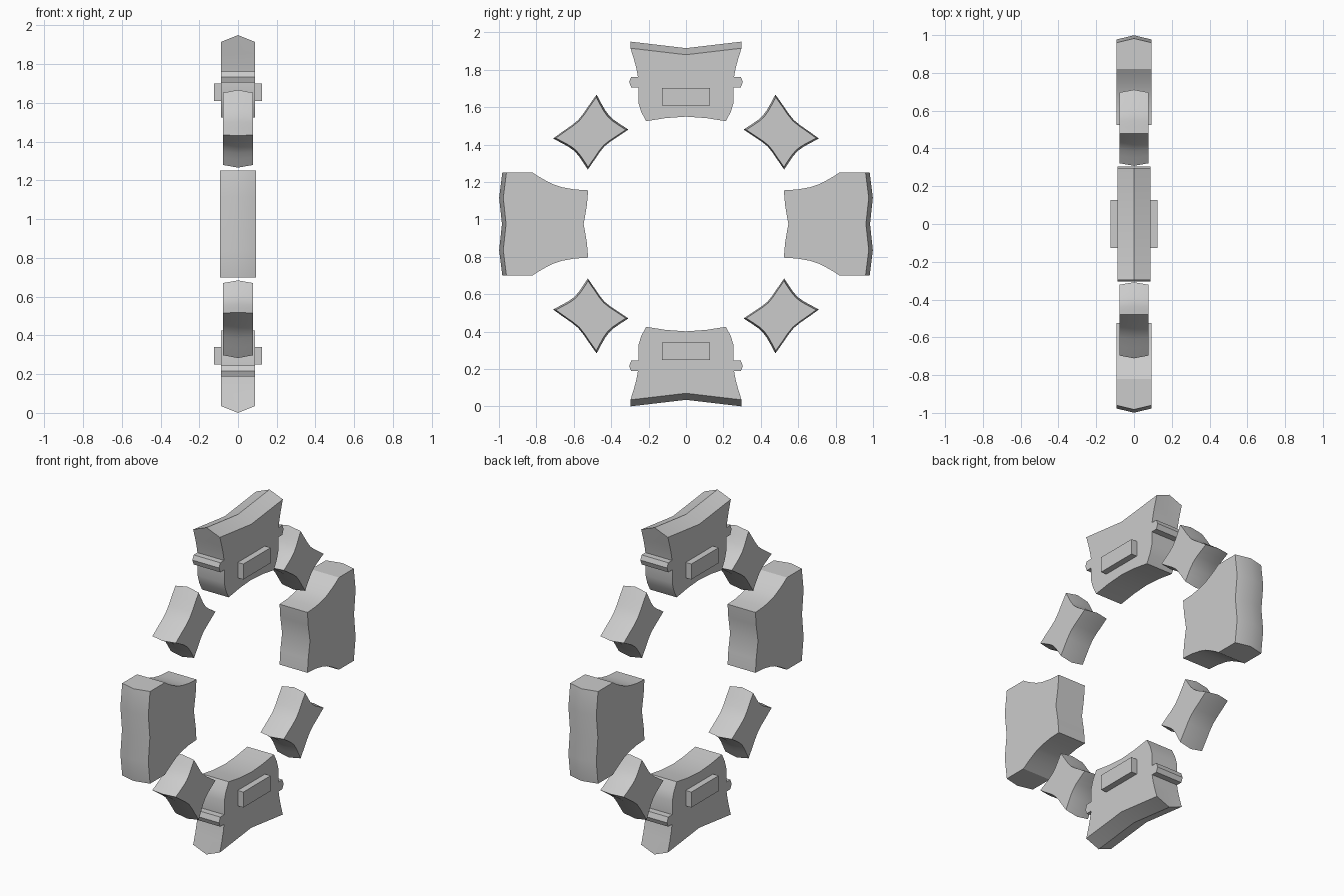
import bpy, bmesh, math

cube = bpy.data.objects.get("Cube")
if cube:
    bpy.data.objects.remove(cube, do_unlink=True)

CENTRE_Z = 0.975

grey = bpy.data.materials.new("plain grey")
grey.use_nodes = True
colour = (0.6, 0.6, 0.6, 1)
grey.diffuse_color = colour
grey.node_tree.nodes["Principled BSDF"].inputs["Base Color"].default_value = colour


def make_object(name, bm):
    bmesh.ops.recalc_face_normals(bm, faces=bm.faces)
    mesh = bpy.data.meshes.new(name)
    bm.to_mesh(mesh)
    bm.free()
    mesh.materials.append(grey)
    obj = bpy.data.objects.new(name, mesh)
    bpy.context.collection.objects.link(obj)
    bpy.ops.object.select_all(action='DESELECT')
    obj.select_set(True)
    bpy.context.view_layer.objects.active = obj
    bpy.ops.object.shade_smooth_by_angle(angle=math.radians(30))
    return obj


def ridged_solid(name, rim, ridge, half_width):
    """Slab across x whose middle ring follows the ridge outline."""
    bm = bmesh.new()
    rings = [[bm.verts.new((x, y, z)) for y, z in outline]
             for x, outline in ((-half_width, rim), (0, ridge), (half_width, rim))]
    for a, b in zip(rings, rings[1:]):
        for i in range(len(rim)):
            j = (i + 1) % len(rim)
            bm.faces.new((a[i], a[j], b[j], b[i]))
    bm.faces.new(rings[0])
    bm.faces.new(rings[-1])
    return make_object(name, bm)


def mirrored(half):
    """Complete a (tangent, radius, ridge) half outline; ends lie on the axis."""
    return half + [(-t, r, e) for t, r, e in reversed(half[1:-1])]


# Half outlines from the outer middle round to the inner middle
tabbed = mirrored([
    (0, 0.905, 0.035), (0.297, 0.94, 0.035), (0.278, 0.88, 0), (0.265, 0.83, 0),
    (0.257, 0.787, 0), (0.293, 0.787, 0), (0.304, 0.76, 0), (0.293, 0.73, 0),
    (0.255, 0.73, 0), (0.255, 0.65, 0), (0.24, 0.6, 0), (0.213, 0.55, 0),
    (0.11, 0.566, 0), (0, 0.574, 0)])
waisted = mirrored([
    (0, 0.962, 0.022), (0.14, 0.977, 0.022), (0.275, 0.96, 0.022), (0.275, 0.82, 0),
    (0.255, 0.79, 0), (0.235, 0.755, 0), (0.212, 0.71, 0), (0.197, 0.665, 0),
    (0.185, 0.6, 0), (0.18, 0.523, 0), (0.1, 0.53, 0), (0, 0.547, 0)])

for side, vert, horiz in ((1, "top", "back"), (-1, "bottom", "front")):
    # Tabbed blocks above and below
    ridged_solid(vert + "_block",
                 [(t, CENTRE_Z + side * r) for t, r, e in tabbed],
                 [(t, CENTRE_Z + side * (r + e)) for t, r, e in tabbed], 0.088)
    # Bar standing proud of both flat faces
    bm = bmesh.new()
    bmesh.ops.create_cube(bm, size=1)
    bmesh.ops.scale(bm, vec=(0.25, 0.256, 0.092), verts=bm.verts)
    bmesh.ops.translate(bm, vec=(0, 0, CENTRE_Z + side * 0.68), verts=bm.verts)
    make_object(vert + "_bar", bm)
    # Waisted blocks at front and back
    ridged_solid(horiz + "_block",
                 [(side * r, CENTRE_Z + t) for t, r, e in waisted],
                 [(side * (r + e), CENTRE_Z + t) for t, r, e in waisted], 0.092)


def hollow_sides(corners, depth, steps=6):
    """Join corners with shallow inward curves."""
    cy = sum(p[0] for p in corners) / len(corners)
    cz = sum(p[1] for p in corners) / len(corners)
    points = []
    for i, (y0, z0) in enumerate(corners):
        y1, z1 = corners[(i + 1) % len(corners)]
        for k in range(steps):
            f = k / steps
            y, z = y0 + (y1 - y0) * f, z0 + (z1 - z0) * f
            pull = depth * 4 * f * (1 - f) / math.hypot(cy - y, cz - z)
            points.append((y + (cy - y) * pull, z + (cz - z) * pull))
    return points, (cy, cz)


# Four hollow-sided diamonds between the blocks
outline, (my, mz) = hollow_sides(
    [(0.478, 0.692), (0.711, 0.457), (0.525, 0.291), (0.308, 0.505)], 0.026)
inner = [(my + (y - my) * 0.93, mz + (z - mz) * 0.93) for y, z in outline]
for sy, horiz in ((1, "back"), (-1, "front")):
    for sz, vert in ((1, "upper"), (-1, "lower")):
        place = lambda pts: [(sy * y, CENTRE_Z + sz * z) for y, z in pts]
        ridged_solid(f"{vert}_{horiz}_diamond", place(inner), place(outline), 0.077)
